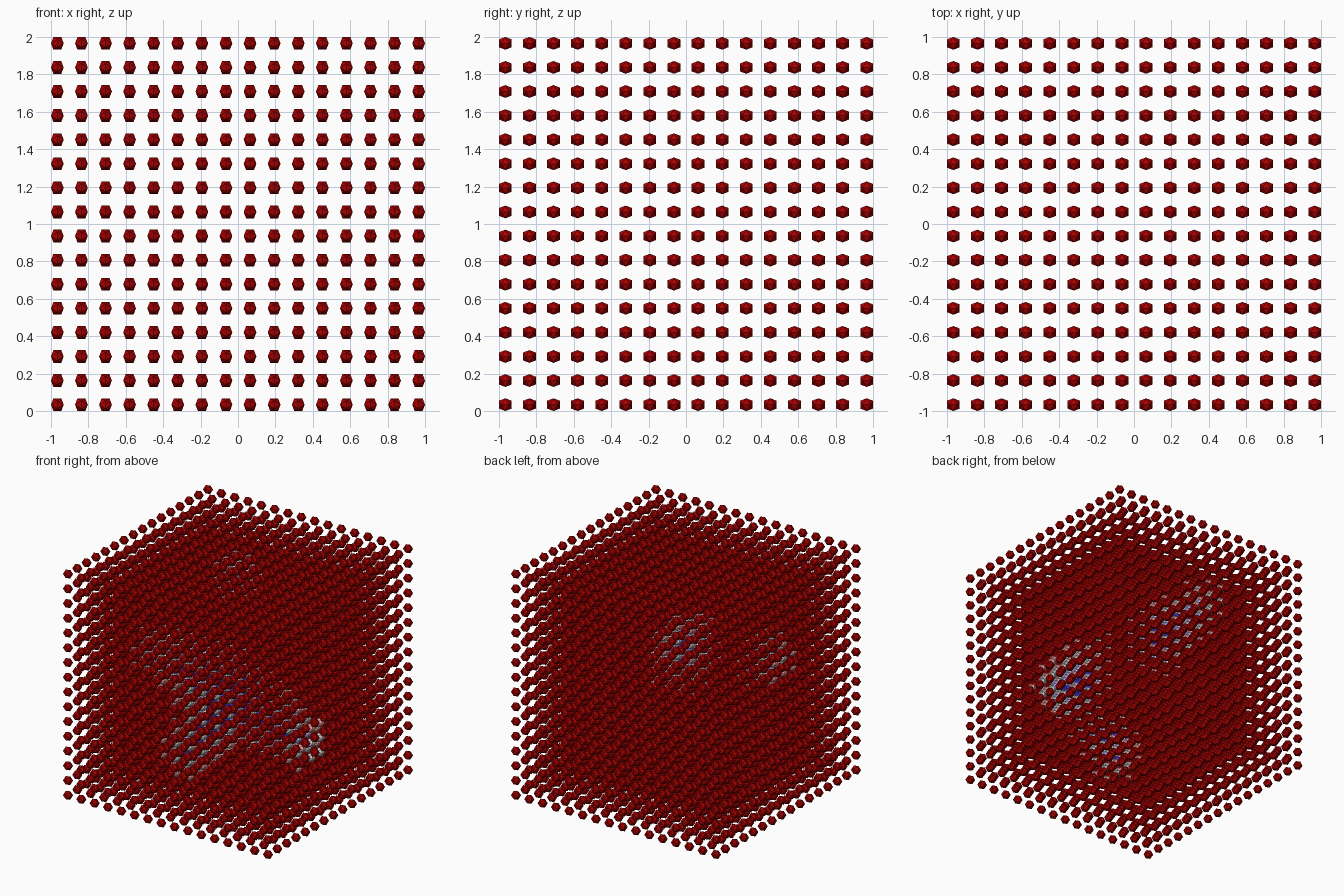
import bpy, bmesh
from mathutils import Vector

if "Cube" in bpy.data.objects:
    bpy.data.objects.remove(bpy.data.objects["Cube"])

N = 16                      # points per side
R = 0.04                    # circumradius of each marker
PHI = (1 + 5 ** 0.5) / 2
HALF = R * PHI / (1 + PHI * PHI) ** 0.5   # half width of a marker
STEP = (2 - 2 * HALF) / (N - 1)

# Icosahedron from three golden rectangles
bm = bmesh.new()
for a in (-1, 1):
    for b in (-PHI, PHI):
        for p in ((a, 0, b), (b, a, 0), (0, b, a)):
            bm.verts.new(Vector(p).normalized() * R)
bmesh.ops.convex_hull(bm, input=bm.verts)
bmesh.ops.recalc_face_normals(bm, faces=bm.faces)
bm.verts.index_update()
ico_verts = [v.co.copy() for v in bm.verts]
ico_faces = [[v.index for v in f.verts] for f in bm.faces]
bm.free()

# Scalar field: a core with lobes branching off, distances drive the colour
CORE = Vector((0.17, -0.28, 0.91))
LOBES = [Vector(p) for p in ((-0.55, -0.32, 1.17), (0.70, -0.14, 0.65),
                             (-0.34, 0.45, 1.54), (-0.17, -0.45, 0.43))]


def field(p):
    best = 9
    for tip in LOBES:
        d = tip - CORE
        t = max(0, min(1, (p - CORE).dot(d) / d.length_squared))
        best = min(best, (p - CORE - d * t).length + 0.17 * t)
    return best


# Colour bands from the core outwards
BANDS = [("core_markers", 0.20, (0.05, 0.05, 0.8, 1)),
         ("inner_markers", 0.28, (0.5, 0.5, 0.95, 1)),
         ("pale_markers", 0.36, (0.9, 0.87, 0.87, 1)),
         ("blush_markers", 0.41, (0.85, 0.35, 0.35, 1)),
         ("outer_markers", 99, (0.4, 0.0, 0.0, 1))]
groups = {name: [] for name, _, _ in BANDS}

# Sort the lattice points into bands
for i in range(N):
    for j in range(N):
        for k in range(N):
            p = Vector((-1 + HALF + i * STEP, -1 + HALF + j * STEP, HALF + k * STEP))
            value = field(p)
            groups[next(n for n, lim, _ in BANDS if value < lim)].append(p)

# One flat-shaded object per band
for name, _, colour in BANDS:
    verts, faces = [], []
    for p in groups[name]:
        base = len(verts)
        verts += [p + v for v in ico_verts]
        faces += [[base + n for n in f] for f in ico_faces]
    mesh = bpy.data.meshes.new(name)
    mesh.from_pydata(verts, [], faces)
    mat = bpy.data.materials.new(name)
    mat.diffuse_color = colour
    mat.use_nodes = True
    mat.node_tree.nodes["Principled BSDF"].inputs["Base Color"].default_value = mat.diffuse_color
    mesh.materials.append(mat)
    bpy.context.collection.objects.link(bpy.data.objects.new(name, mesh))
